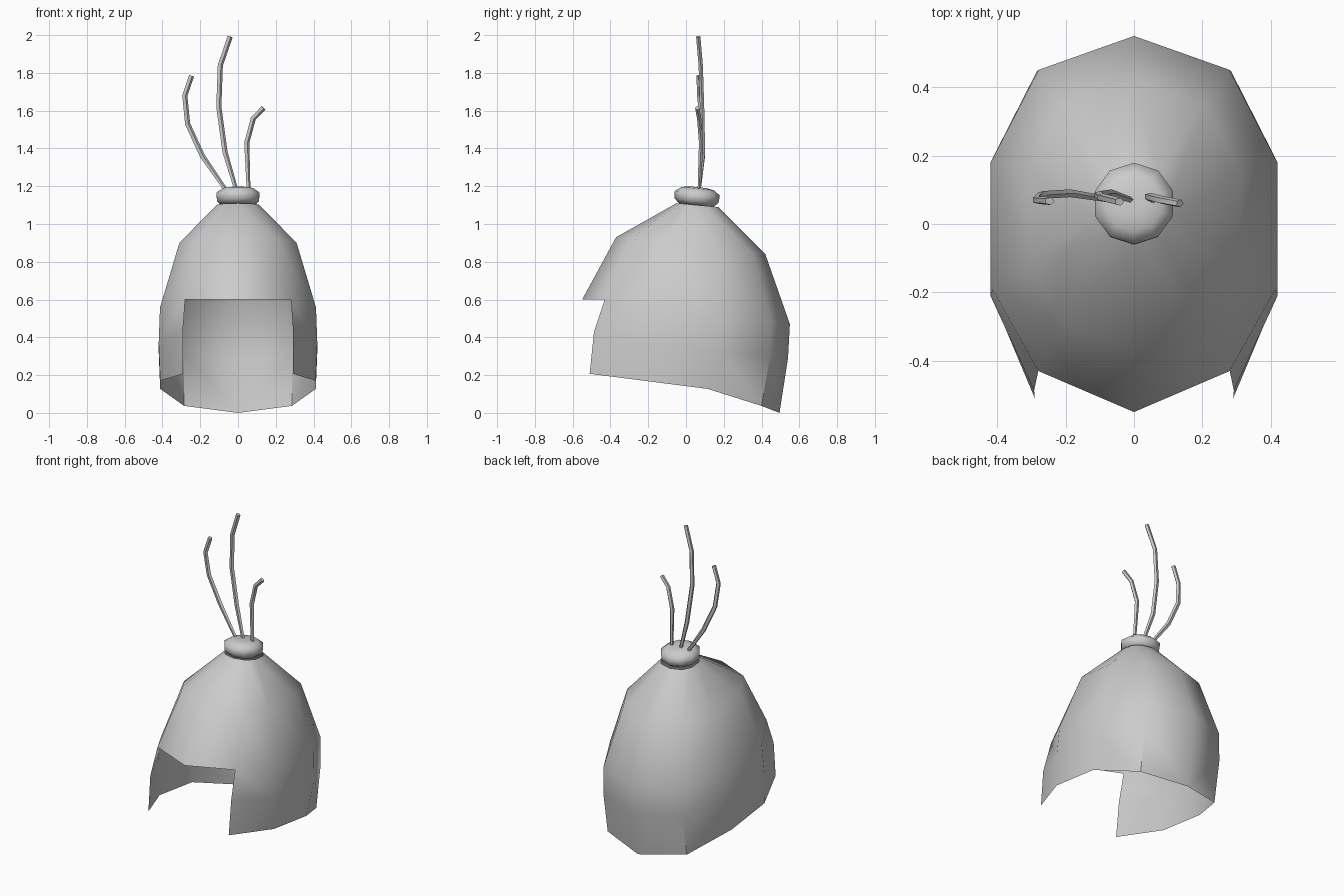
import bpy, math
from math import sin, cos, tau
from mathutils import Vector, Matrix

if "Cube" in bpy.data.objects:
    bpy.data.objects.remove(bpy.data.objects["Cube"])


def loft(name, rings, closed=True, caps=True, angle=45):
    """Skin a list of equally sized point rings."""
    n = len(rings[0])
    verts = [p for r in rings for p in r]
    faces = []
    for i in range(len(rings) - 1):
        for j in range(n if closed else n - 1):
            k = (j + 1) % n
            faces.append((i*n + j, i*n + k, (i+1)*n + k, (i+1)*n + j))
    if caps:
        faces.append(tuple(reversed(range(n))))
        faces.append(tuple(range(len(verts) - n, len(verts))))
    me = bpy.data.meshes.new(name)
    me.from_pydata(verts, [], faces)
    ob = bpy.data.objects.new(name, me)
    bpy.context.collection.objects.link(ob)
    bpy.ops.object.select_all(action='DESELECT')
    ob.select_set(True)
    bpy.context.view_layer.objects.active = ob
    bpy.ops.object.shade_smooth_by_angle(angle=math.radians(angle))
    return ob


# Helmet shell: half outline from back centre to front centre
HALF = [(0, 1), (.675, .82), (1, .35), (1, -.35), (.675, -.8), (0, -1)]


def half_ring(w, back, front, zb, zf):
    mid, r = (back + front) / 2, (back - front) / 2
    return [(x*w, mid + y*r, (zb + zf)/2 + y*(zb - zf)/2) for x, y in HALF]


top = half_ring(.11, .17, -.05, 1.09, 1.11)
shoulder = half_ring(.31, .42, -.37, .84, .93)
brow = half_ring(.413, .55, -.55, .47, .60)
brow[4] = (.28, -.43, .60)
cheek = [(0, .54, .29), (.285, .445, .30), (.42, .18, .325), (.42, -.21, .37), (.292, -.487, .43)]
hem = [(0, .495, 0), (.285, .40, .037), (.412, .115, .127), (.412, -.22, .17), (.29, -.51, .207)]

# Lower rings stop at the face opening, so pad them and drop the front strip
pad = lambda r: r + [(0, -.5, r[-1][2])]
shell = loft("helmet_shell", [pad(hem), pad(cheek), brow, shoulder, top], closed=False, caps=False)
import bmesh
bm = bmesh.new()
bm.from_mesh(shell.data)
bm.faces.ensure_lookup_table()
bmesh.ops.delete(bm, geom=[bm.faces[4], bm.faces[9]], context='FACES')
bmesh.ops.reverse_faces(bm, faces=bm.faces[:])
bmesh.ops.recalc_face_normals(bm, faces=bm.faces[:])
bm.to_mesh(shell.data)
bm.free()
mirror = shell.modifiers.new("mirror", 'MIRROR')
mirror.use_axis[0] = True
mirror.merge_threshold = .002

# Flattened knob on the crown, leaning slightly back
tilt = Matrix.Translation((0, .058, 1.145)) @ Matrix.Rotation(math.radians(-6), 4, 'X')
profile = [(.09, -.045), (.117, -.022), (.12, .018), (.085, .043), (.04, .05)]
loft("crown_knob", [[tilt @ Vector((r*cos(tau*(i + .5)/10), r*sin(tau*(i + .5)/10), z))
                     for i in range(10)] for r, z in profile], angle=60)


# Three bent plume strands
def strand(name, path):
    pts = [Vector(p) for p in path]
    rings = []
    for i, p in enumerate(pts):
        t = (pts[min(i + 1, len(pts) - 1)] - pts[max(i - 1, 0)]).normalized()
        side = Vector((0, 1, 0)).cross(t).normalized()
        depth = t.cross(side)
        w = .011 if i == 0 else .015
        rings.append([p + side*w*cos(tau*k/5) + depth*w*.8*sin(tau*k/5) for k in range(5)])
    loft(name, rings, angle=60)


strand("strand_left", [(-.065, .07, 1.18), (-.19, .09, 1.36), (-.268, .085, 1.53),
                       (-.283, .07, 1.68), (-.247, .067, 1.785)])
strand("strand_middle", [(-.01, .07, 1.18), (-.07, .09, 1.38), (-.103, .085, 1.62),
                         (-.095, .078, 1.84), (-.043, .065, 1.992)])
strand("strand_right", [(.055, .07, 1.18), (.045, .08, 1.43), (.08, .07, 1.56),
                        (.134, .06, 1.615)])
